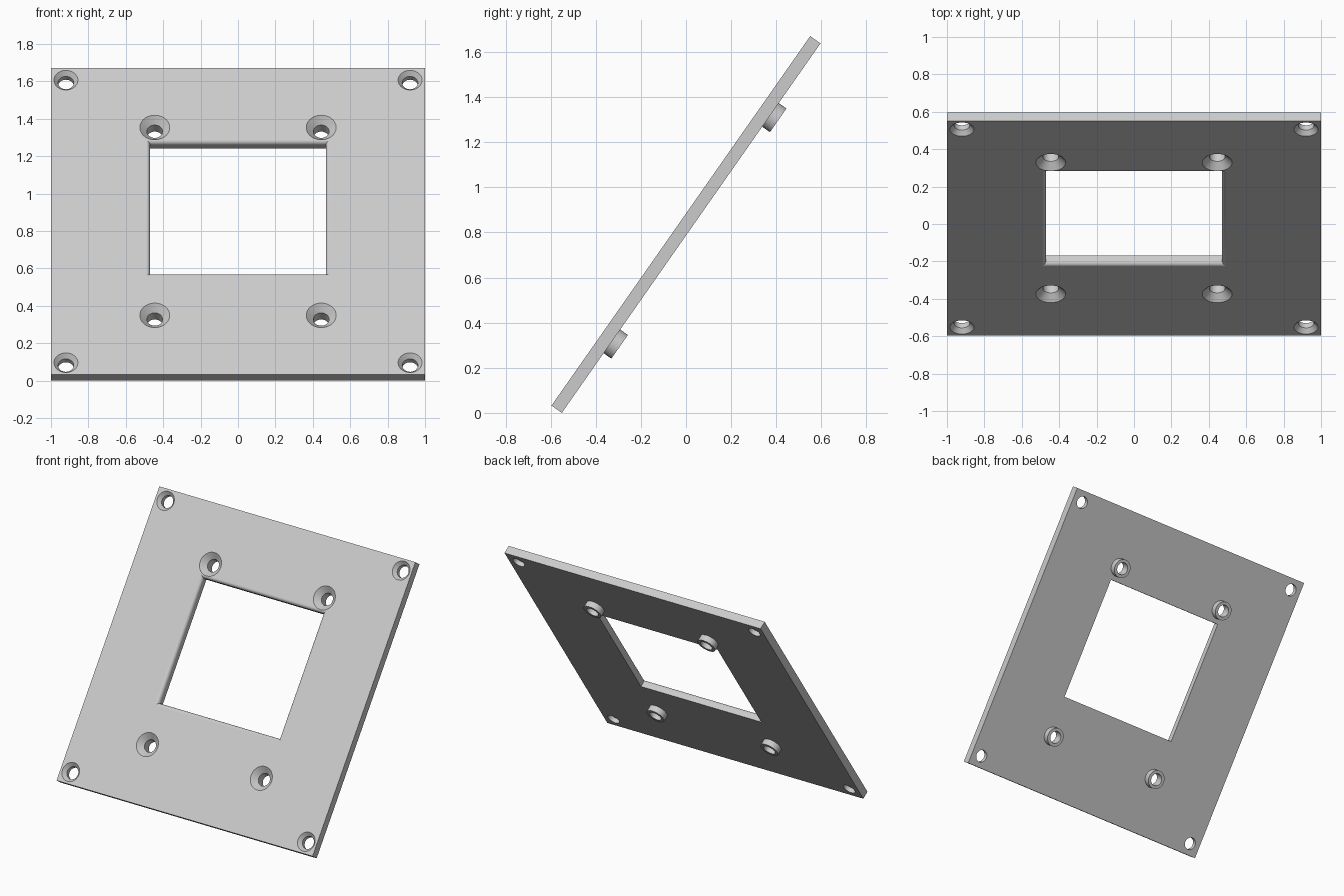
import bpy
import bmesh
from math import cos, sin, pi, radians
from mathutils import Vector

if "Cube" in bpy.data.objects:
    bpy.data.objects.remove(bpy.data.objects["Cube"])

TILT = radians(55)
T = 0.056                      # plate thickness
FRONT, BACK = T / 2, -T / 2
BORE = 0.042                   # screw hole radius
BOSS = 0.042                   # boss height behind the plate

grey = bpy.data.materials.new("light_grey")
grey.use_nodes = True
colour = (0.6, 0.6, 0.6, 1)
grey.diffuse_color = colour
grey.node_tree.nodes["Principled BSDF"].inputs["Base Color"].default_value = colour


def circle(x, y, r, z, n=40):
    return [Vector((x + r * cos(2 * pi * i / n), y + r * sin(2 * pi * i / n), z))
            for i in range(n)]


def rectangle(x0, x1, y0, y1, z):
    return [Vector((x0, y0, z)), Vector((x1, y0, z)),
            Vector((x1, y1, z)), Vector((x0, y1, z))]


def loft(name, rings, caps=True):
    """Skin a stack of matching rings into one mesh object."""
    bm = bmesh.new()
    loops = [[bm.verts.new(p) for p in ring] for ring in rings]
    n = len(loops[0])
    pairs = list(zip(loops, loops[1:]))
    if not caps:
        pairs.append((loops[-1], loops[0]))
    for a, b in pairs:
        for i in range(n):
            j = (i + 1) % n
            bm.faces.new((a[i], a[j], b[j], b[i]))
    if caps:
        bm.faces.new(loops[0])
        bm.faces.new(loops[-1])
    bmesh.ops.recalc_face_normals(bm, faces=bm.faces[:])
    mesh = bpy.data.meshes.new(name)
    bm.to_mesh(mesh)
    bm.free()
    mesh.materials.append(grey)
    obj = bpy.data.objects.new(name, mesh)
    bpy.context.collection.objects.link(obj)
    return obj


def activate(obj):
    bpy.ops.object.select_all(action='DESELECT')
    obj.select_set(True)
    bpy.context.view_layer.objects.active = obj


def cut(obj, cutter):
    cutter.hide_render = True
    mod = obj.modifiers.new("cut", 'BOOLEAN')
    mod.operation = 'DIFFERENCE'
    mod.solver = 'EXACT'
    mod.object = cutter
    activate(obj)
    bpy.ops.object.modifier_apply(modifier=mod.name)
    bpy.data.objects.remove(cutter)


def finish(obj):
    activate(obj)
    bpy.ops.object.shade_smooth_by_angle(angle=radians(30))
    mod = obj.modifiers.new("flat_face_normals", 'WEIGHTED_NORMAL')
    mod.keep_sharp = True
    obj.rotation_euler.x = TILT
    obj.location.z = sin(TILT) + T / 2 * cos(TILT)


# Square plate
plate = loft("plate", [rectangle(-1, 1, -1, 1, z) for z in (BACK, FRONT)])

# Window with a rounded front lip
LIP, STEPS = 0.023, 6
sections = [(0, BACK - 0.1)]
for k in range(STEPS + 1):
    a = pi / 2 * k / STEPS
    sections.append((LIP * (1 - cos(a)), FRONT - LIP + LIP * sin(a)))
sections.append((LIP, FRONT + 0.1))
cut(plate, loft("window_cutter", [
    rectangle(-0.47 - o, 0.47 + o, -0.335 - o, 0.516 + o, z) for o, z in sections]))


# Countersunk screw holes: four at the corners, four around the window
def screw_hole(x, y, head, depth):
    profile = [(BORE, BACK - 0.1), (BORE, FRONT - depth),
               (head, FRONT), (head, FRONT + 0.1)]
    cut(plate, loft("hole_cutter", [circle(x, y, r, z) for r, z in profile]))


for sx, side in ((1, "left"), (-1, "right")):
    for sy, level in ((1, "upper"), (-1, "lower")):
        screw_hole(sx * 0.92, sy * 0.922, 0.064, 0.025)
        x, y = sx * 0.445, sy * 0.613
        screw_hole(x, y, 0.08, 0.037)
        # Hollow boss behind each inner hole
        tube = [(BORE, BACK), (BORE, BACK - BOSS), (0.064, BACK - BOSS), (0.064, BACK)]
        finish(loft(f"{level}_{side}_boss", [circle(x, y, r, z) for r, z in tube],
                    caps=False))

finish(plate)
